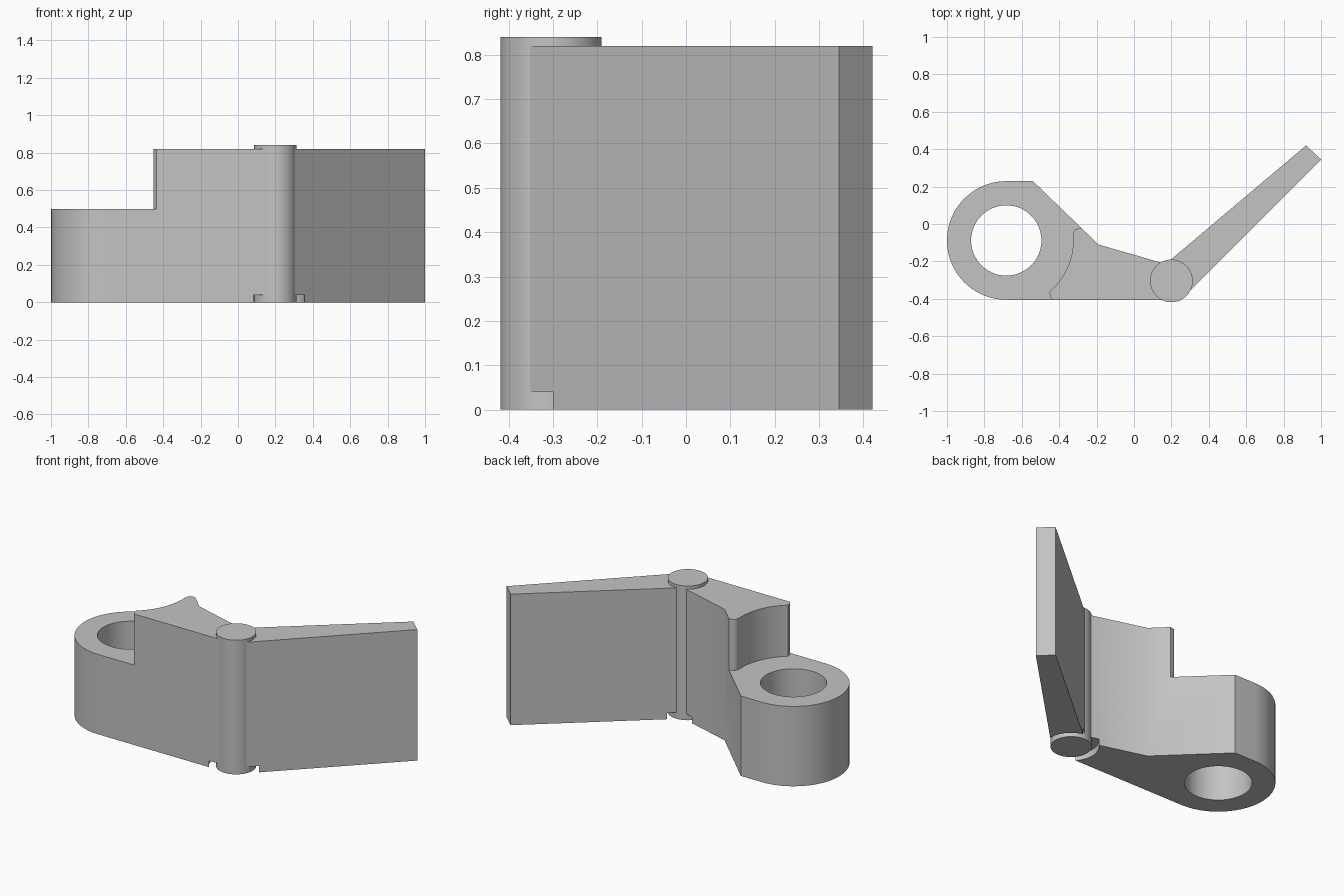
import bpy, bmesh
from math import cos, sin, radians

if "Cube" in bpy.data.objects:
    bpy.data.objects.remove(bpy.data.objects["Cube"])

grey = bpy.data.materials.new("plain grey")
grey.use_nodes = True
colour = (0.55, 0.55, 0.55, 1)
grey.diffuse_color = colour
grey.node_tree.nodes["Principled BSDF"].inputs["Base Color"].default_value = colour

EYE = (-0.683, -0.088)    # centre of the mounting eye
PIN = (0.2, -0.304)       # centre of the hinge pin
HEIGHT = 0.82


def arc(centre, r, start, end, steps):
    angles = [radians(start + (end - start) * i / steps) for i in range(steps + 1)]
    return [(centre[0] + r * cos(a), centre[1] + r * sin(a)) for a in angles]


def circle(centre, r):
    return arc(centre, r, 0, 360, 72)[:-1]


def prism(name, outline, bottom, top):
    """Extrude a plan outline between two heights."""
    bm = bmesh.new()
    base = bm.faces.new([bm.verts.new((x, y, bottom)) for x, y in outline])
    lifted = bmesh.ops.extrude_face_region(bm, geom=[base])["geom"]
    verts = [v for v in lifted if isinstance(v, bmesh.types.BMVert)]
    bmesh.ops.translate(bm, vec=(0, 0, top - bottom), verts=verts)
    bmesh.ops.recalc_face_normals(bm, faces=bm.faces[:])
    mesh = bpy.data.meshes.new(name)
    bm.to_mesh(mesh)
    bm.free()
    mesh.materials.append(grey)
    obj = bpy.data.objects.new(name, mesh)
    bpy.context.collection.objects.link(obj)
    return obj


def cut(obj, *cutters):
    for cutter in cutters:
        mod = obj.modifiers.new(cutter.name, "BOOLEAN")
        mod.operation, mod.solver, mod.object = "DIFFERENCE", "EXACT", cutter
        bpy.context.view_layer.objects.active = obj
        bpy.ops.object.modifier_apply(modifier=mod.name)


# Cutters: eye hole, curved step above the eye, clearance under the hinge
hole = prism("eye_hole_cutter", circle(EYE, 0.188), -0.1, 1)
step_edge = ([(-0.425, -0.42), (-0.437, -0.404), (-0.447, -0.392), (-0.45, -0.375)]
             + arc(EYE, 0.358, -50, 3, 20)
             + [(-0.322, -0.04), (-0.312, -0.028), (-0.295, -0.023), (-0.275, -0.02)])
step = prism("step_cutter", step_edge + [(-0.2, 0.5), (-1.2, 0.5), (-1.2, -0.6), (-0.425, -0.6)], 0.5, 1)
clearance = prism("clearance_cutter", circle(PIN, 0.155), -0.1, 0.04)

# Bracket body with its round mounting eye
body = prism("bracket_body", arc(EYE, 0.317, 90, 270, 40)
             + [(0.15, -0.405), PIN, (0.14, -0.205), (-0.19, -0.11), (-0.54, 0.229)], 0, HEIGHT)
cut(body, hole, step, clearance)

# Tapered swinging leaf
leaf = prism("hinge_leaf", [PIN, (0.29, -0.365), (1, 0.345), (0.92, 0.42), (0.195, -0.192)], 0, HEIGHT)
cut(leaf, clearance)

# Hinge pin standing slightly proud of both halves
pin = prism("hinge_pin", circle(PIN, 0.114), 0, 0.84)

for cutter in (hole, step, clearance):
    bpy.data.objects.remove(cutter)

bpy.ops.object.select_all(action="DESELECT")
for obj in (body, leaf, pin):
    obj.select_set(True)
bpy.context.view_layer.objects.active = body
bpy.ops.object.shade_smooth_by_angle(angle=radians(30))
